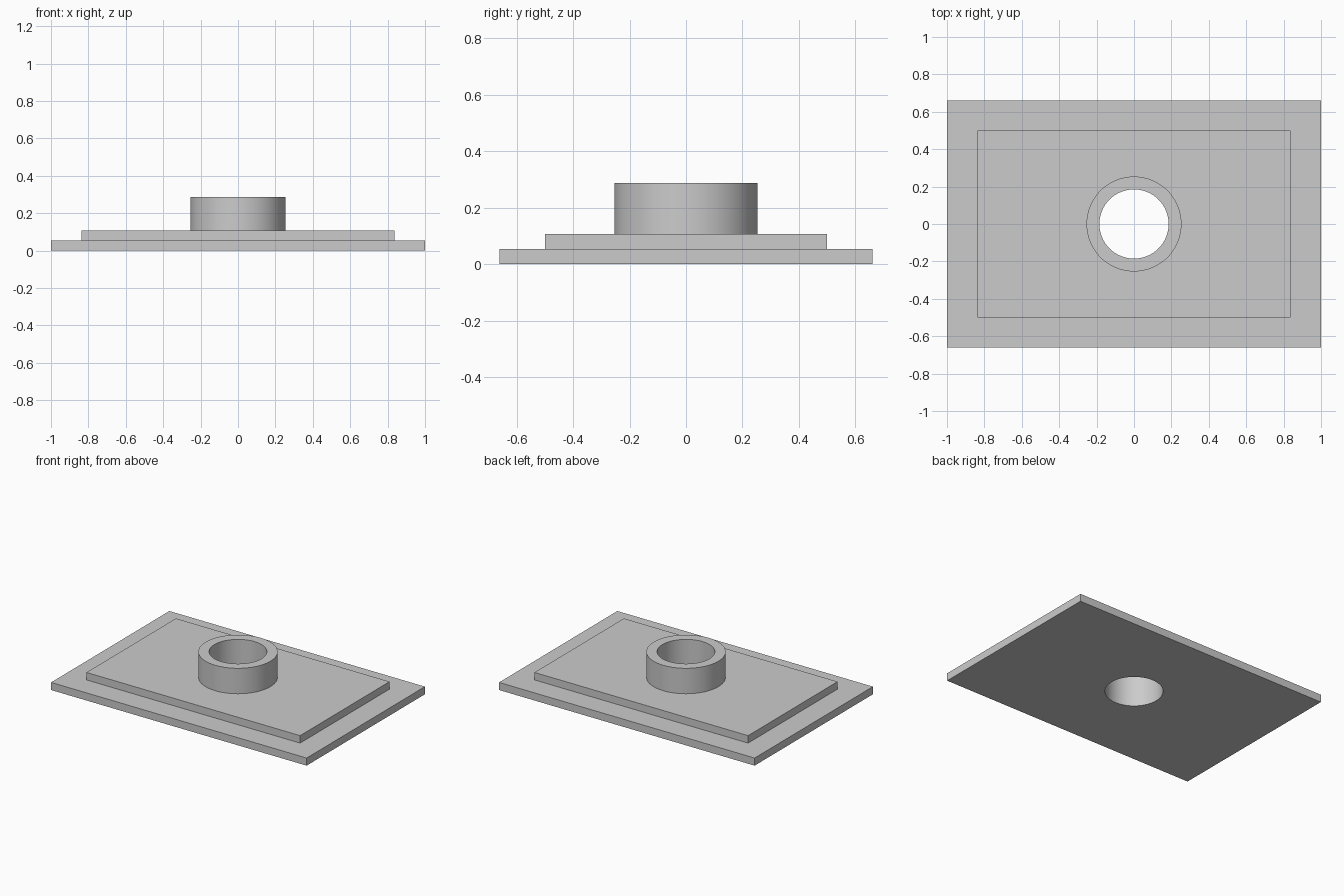
import bpy
import math

if "Cube" in bpy.data.objects:
    bpy.data.objects.remove(bpy.data.objects["Cube"])

BASE_TOP, PANEL_TOP, COLLAR_TOP = 0.054, 0.107, 0.287

grey = bpy.data.materials.new("light grey")
grey.diffuse_color = (0.6, 0.6, 0.6, 1)
grey.use_nodes = True
grey.node_tree.nodes["Principled BSDF"].inputs["Base Color"].default_value = grey.diffuse_color


def finish(name):
    ob = bpy.context.object
    ob.name = name
    bpy.ops.object.transform_apply(location=True, rotation=True, scale=True)
    ob.data.materials.append(grey)
    return ob


def block(name, width, depth, z0, z1):
    bpy.ops.mesh.primitive_cube_add(size=1, location=(0, 0, (z0 + z1) / 2))
    bpy.context.object.scale = (width, depth, z1 - z0)
    return finish(name)


def cylinder(name, radius, z0, z1):
    bpy.ops.mesh.primitive_cylinder_add(vertices=96, radius=radius, depth=z1 - z0,
                                        location=(0, 0, (z0 + z1) / 2))
    return finish(name)


def combine(target, tool, operation):
    mod = target.modifiers.new(tool.name, 'BOOLEAN')
    mod.operation = operation
    mod.solver = 'EXACT'
    mod.object = tool
    bpy.context.view_layer.objects.active = target
    bpy.ops.object.modifier_apply(modifier=mod.name)
    bpy.data.objects.remove(tool)


# Stepped base: wide plate, raised panel and round collar as one solid
flange = block("flanged_base", 2.0, 1.322, 0, BASE_TOP)
combine(flange, block("raised_panel", 1.672, 1.0, 0.02, PANEL_TOP), 'UNION')
combine(flange, cylinder("collar", 0.254, 0.03, COLLAR_TOP), 'UNION')

# Bore running through the whole part
combine(flange, cylinder("bore_cutter", 0.185, -0.1, 0.4), 'DIFFERENCE')

# Smooth round walls, sharp edges
bpy.ops.object.select_all(action='DESELECT')
flange.select_set(True)
bpy.context.view_layer.objects.active = flange
bpy.ops.object.shade_smooth_by_angle(angle=math.radians(30))
